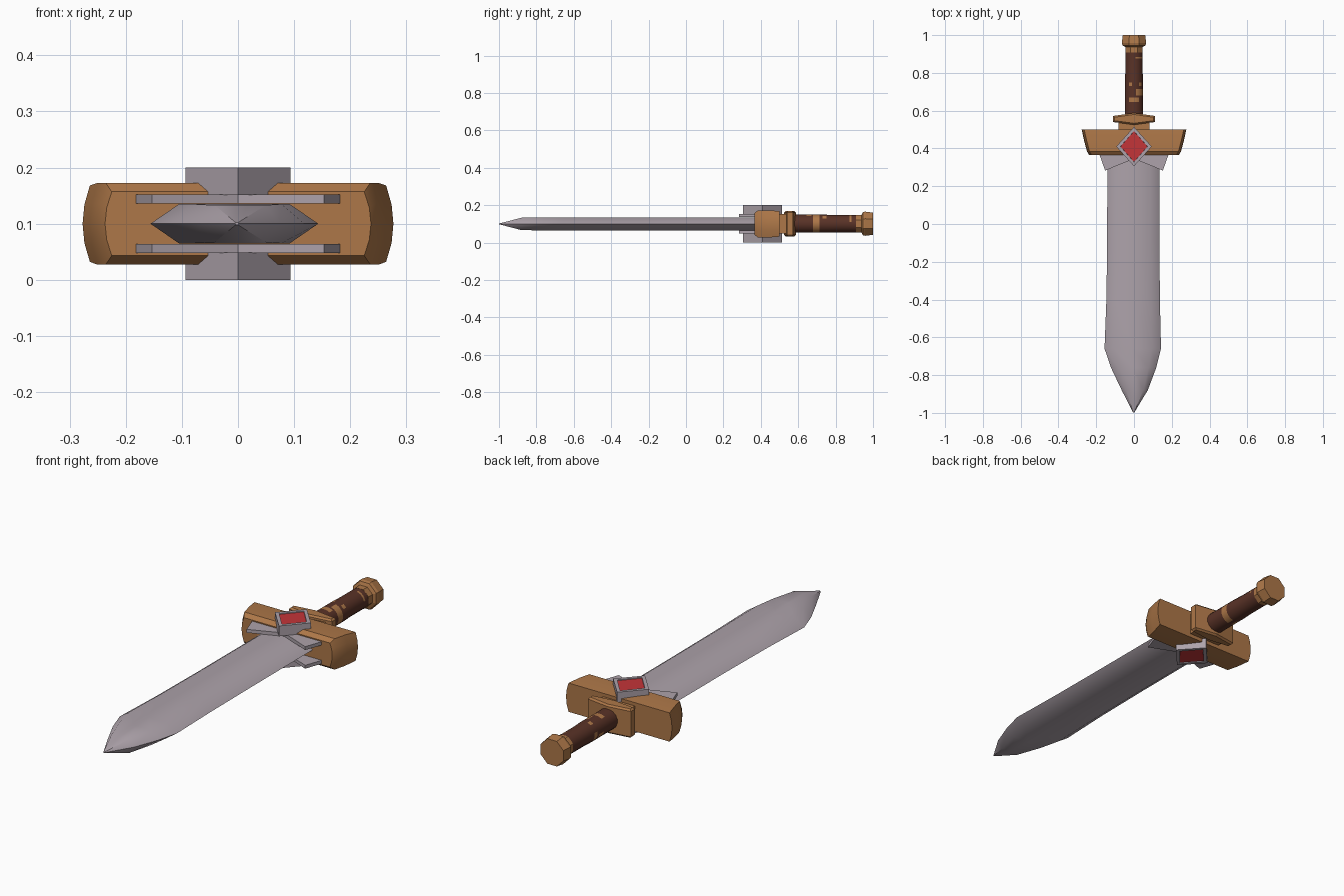
import bpy, bmesh, math
from mathutils import Vector

if "Cube" in bpy.data.objects:
    bpy.data.objects.remove(bpy.data.objects["Cube"])

ZC = 0.1  # height of the sword's mid plane


def material(name, rgb):
    m = bpy.data.materials.new(name)
    m.diffuse_color = (*rgb, 1)
    m.use_nodes = True
    m.node_tree.nodes["Principled BSDF"].inputs["Base Color"].default_value = m.diffuse_color
    return m


STEEL = material("pale steel", (0.42, 0.365, 0.405))
WOOD = material("tan wood", (0.42, 0.185, 0.065))
LEATHER = material("dark leather", (0.10, 0.032, 0.02))
RED = material("red gem", (0.55, 0.035, 0.04))


def finish(name, bm, mats, smooth=None):
    bmesh.ops.recalc_face_normals(bm, faces=bm.faces[:])
    me = bpy.data.meshes.new(name)
    bm.to_mesh(me)
    bm.free()
    ob = bpy.data.objects.new(name, me)
    bpy.context.collection.objects.link(ob)
    for m in mats:
        me.materials.append(m)
    if smooth:
        bpy.ops.object.select_all(action='DESELECT')
        ob.select_set(True)
        bpy.context.view_layer.objects.active = ob
        bpy.ops.object.shade_smooth_by_angle(angle=math.radians(smooth))
    return ob


def loft(rings):
    """Skin a row of equal-length closed rings and cap both ends."""
    bm = bmesh.new()
    vs = [[bm.verts.new(p) for p in r] for r in rings]
    n = len(vs[0])
    for a, b in zip(vs, vs[1:]):
        for i in range(n):
            j = (i + 1) % n
            bm.faces.new((a[i], a[j], b[j], b[i]))
    bm.faces.new(vs[0])
    bm.faces.new(vs[-1])
    return bm


def prism(outline, z0, z1):
    return loft([[(x, y, z) for x, y in outline] for z in (z0, z1)])


def turned(profile, sides=8, turn=0.5):
    """Lathe along y from (y, radius) pairs."""
    step = 2 * math.pi / sides
    return loft([[(r * math.cos((i + turn) * step), y,
                   ZC + 0.001 + r * math.sin((i + turn) * step)) for i in range(sides)]
                 for y, r in profile])


# Blade: hexagonal section; stations are y, left, right, half thickness
stations = [(0.40, -0.141, 0.134, 0.035), (-0.10, -0.142, 0.135, 0.035),
            (-0.40, -0.146, 0.137, 0.035), (-0.66, -0.156, 0.143, 0.035),
            (-0.76, -0.122, 0.118, 0.035), (-0.88, -0.065, 0.073, 0.033),
            (-0.999, -0.005, 0.001, 0.002)]
rings = []
for y, l, r, t in stations:
    c, h = (l + r) / 2, (r - l) / 2 * 0.66
    rings.append([(l, y, ZC), (c - h, y, ZC + t), (c, y, ZC + t), (c + h, y, ZC + t),
                  (r, y, ZC), (c + h, y, ZC - t), (c, y, ZC - t), (c - h, y, ZC - t)])
finish("blade", loft(rings), [STEEL], 50)

# Cross guard: sections are y, corner x, middle x, half height
rings = []
for y, xc, xm, h in [(0.365, 0.225, 0.237, 0.057), (0.385, 0.236, 0.249, 0.073),
                     (0.44, 0.25, 0.264, 0.073), (0.50, 0.264, 0.277, 0.068)]:
    side = []
    for k in range(5):
        t = k / 2 - 1
        side.append((xc + (xm - xc) * (1 - t * t), y, ZC + h * t))
    rings.append(side + [(-x, yy, z) for x, yy, z in reversed(side)])
finish("cross_guard", loft(rings), [WOOD], 30)

# Wing plates and jewel mounts, above and below the mid plane
wing = [(0, 0.345), (0.153, 0.283), (0.182, 0.365), (0.12, 0.40), (0, 0.44)]
chevron = wing + [(-x, y) for x, y in reversed(wing[1:-1])]
diamond = [(0.094, 0.41), (0, 0.514), (-0.094, 0.41), (0, 0.306)]
for s, label in ((1, "upper"), (-1, "lower")):
    finish(label + "_wing_plate", prism(chevron, ZC + s * 0.036, ZC + s * 0.052), [STEEL])
    bm = prism(diamond, ZC + s * 0.051, ZC + s * 0.1)
    outer = max(bm.faces, key=lambda f: s * f.calc_center_median().z)
    # red stone set into the outer face, slightly sunk
    bmesh.ops.recalc_face_normals(bm, faces=bm.faces[:])
    bmesh.ops.inset_individual(bm, faces=[outer], thickness=0.022, depth=0)
    bmesh.ops.inset_individual(bm, faces=[outer], thickness=0.001, depth=-0.004)
    outer.material_index = 1
    finish(label + "_jewel_mount", bm, [STEEL, RED])

# Neck and ridged collar behind the guard
finish("neck", prism([(-0.083, 0.49), (0.083, 0.49), (0.083, 0.54), (-0.083, 0.54)],
                     0.05, 0.152), [WOOD])
bm = prism([(-0.112, 0.54), (0, 0.525), (0.112, 0.54),
            (0.112, 0.572), (0, 0.588), (-0.112, 0.572)], 0.033, 0.169)
edges = [e for e in bm.edges if abs(e.verts[0].co.z - e.verts[1].co.z) < 1e-5]
bmesh.ops.bevel(bm, geom=edges, offset=0.008, segments=1, affect='EDGES')
finish("collar", bm, [WOOD])

# Grip: leather with worn patches (y, direction in degrees) showing the wood
ys = [0.57, 0.645, 0.67, 0.68, 0.715, 0.73, 0.75, 0.80, 0.875, 0.885, 0.92]
bm = turned([(y, 0.049 if y < 0.8 else 0.047) for y in ys], 16)
worn = [(0.657, 90, 25), (0.697, 0, 70), (0.74, 115, 15), (0.74, 45, 15),
        (0.88, 45, 25), (0.697, 225, 25), (0.74, 200, 25)]
for f in bm.faces:
    c = f.calc_center_median()
    a = math.degrees(math.atan2(c.z - ZC, c.x))
    for y, d, w in worn:
        if abs(c.y - y) < 0.008 and abs((a - d + 180) % 360 - 180) < w:
            f.material_index = 1
finish("grip", bm, [LEATHER, WOOD], 30)

# Pommel: ring and flared octagonal cap
finish("pommel", turned([(0.908, 0.05), (0.938, 0.05), (0.945, 0.066),
                         (0.958, 0.07), (1.0, 0.064)]), [WOOD])
